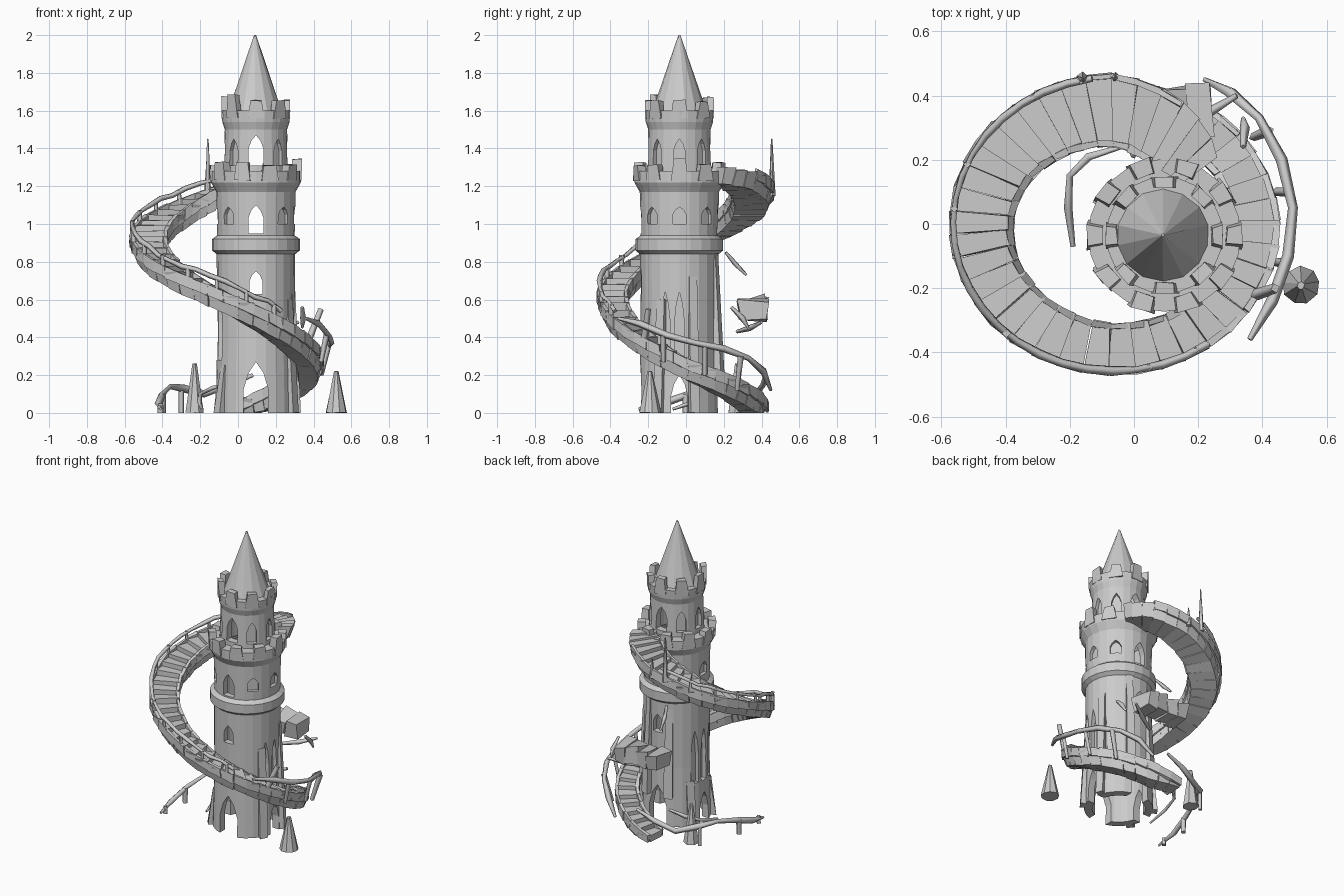
import bpy, bmesh, math, random
from mathutils import Vector, Matrix

if "Cube" in bpy.data.objects:
    bpy.data.objects.remove(bpy.data.objects["Cube"])

random.seed(4)
CX, CY = 0.095, -0.035          # tower axis


def finish(bm, name, jitter=0.0):
    for v in bm.verts:
        v.co += Vector([random.uniform(-jitter, jitter) for _ in range(3)])
        v.co.z = max(v.co.z, 0.0)
    bmesh.ops.recalc_face_normals(bm, faces=bm.faces)
    me = bpy.data.meshes.new(name)
    bm.to_mesh(me)
    bm.free()
    ob = bpy.data.objects.new(name, me)
    bpy.context.collection.objects.link(ob)
    return ob


def hexa(bm, pts):
    # solid from two matching quads
    v = [bm.verts.new(p) for p in pts]
    for f in ((3, 2, 1, 0), (4, 5, 6, 7), (0, 1, 5, 4), (1, 2, 6, 5), (2, 3, 7, 6), (3, 0, 4, 7)):
        bm.faces.new([v[i] for i in f])


def lathe(name, profile, n):
    bm = bmesh.new()
    rings = [[bm.verts.new((CX + r * math.cos(2 * math.pi * i / n), CY + r * math.sin(2 * math.pi * i / n), z))
              for i in range(n)] for r, z in profile]
    for a, b in zip(rings, rings[1:] + rings[:1]):
        for i in range(n):
            j = (i + 1) % n
            bm.faces.new((a[i], a[j], b[j], b[i]))
    return finish(bm, name)


def arch(bm, ang, r0, r1, z0, z1, w, side=0.0):
    # pointed arch prism running outward from r0 to r1 in direction ang
    h = z1 - z0
    prof = [(-w, z0), (w, z0), (w, z0 + h * .55), (w * .6, z0 + h * .82), (0, z1), (-w * .6, z0 + h * .82), (-w, z0 + h * .55)]
    rot = Matrix.Rotation(math.radians(ang), 4, 'Z')
    ends = [[bm.verts.new(rot @ Vector((r, s + side, z)) + Vector((CX, CY, 0))) for s, z in prof] for r in (r0, r1)]
    bm.faces.new(ends[0])
    bm.faces.new(ends[1][::-1])
    for i in range(7):
        j = (i + 1) % 7
        bm.faces.new((ends[0][i], ends[1][i], ends[1][j], ends[0][j]))


def tube(name, pts, r, taper=False):
    cu = bpy.data.curves.new(name, 'CURVE')
    cu.dimensions = '3D'
    cu.bevel_depth = r
    cu.bevel_resolution = 0
    cu.use_fill_caps = True
    s = cu.splines.new('POLY')
    s.points.add(len(pts) - 1)
    for i, p in enumerate(pts):
        s.points[i].co = (*p, 1)
        s.points[i].radius = random.uniform(.8, 1.25) * (.5 if taper and i in (0, len(pts) - 1) else 1)
    ob = bpy.data.objects.new(name, cu)
    bpy.context.collection.objects.link(ob)
    return ob


# hollow tower wall, widening at its string course and two crowns
wall = lathe("tower_wall", [(.215, 0), (.205, .4), (.208, .84), (.232, .86), (.232, .92), (.205, .94), (.21, 1.17),
                            (.238, 1.22), (.238, 1.28), (.172, 1.28), (.165, 1.5), (.178, 1.54), (.182, 1.6),
                            (.12, 1.6), (.125, 1.24), (.165, 1.2), (.165, 0)], 24)

# door and windows through front and back, shallow niches round the sides
bm = bmesh.new()
for ang in (-90, 90):
    for z0, z1, w in ((-.05, .27, .065), (.63, .75, .035), (.95, 1.1, .04), (1.31, 1.47, .04)):
        arch(bm, ang, .05, .4, z0, z1, w)
for ang in (0, 180):
    arch(bm, ang, .05, .4, -.05, .2, .045)
    for side in (-.075, 0, .075):
        arch(bm, ang, .175, .4, .28, .64, .026, side)
for k in (-45, 0, 45, 135, 180, 225):
    arch(bm, k, .182, .4, 1.0, 1.09, .035)
    arch(bm, k, .142, .4, 1.31, 1.45, .03)
cut = finish(bm, "window_cutter")
cut.hide_render = True
mod = wall.modifiers.new("openings", 'BOOLEAN')
mod.object, mod.operation, mod.solver = cut, 'DIFFERENCE', 'EXACT'
bpy.context.view_layer.objects.active = wall
bpy.ops.object.modifier_apply(modifier="openings")
bpy.data.objects.remove(cut)

# conical spire
bm = bmesh.new()
bmesh.ops.create_cone(bm, cap_ends=True, segments=14, radius1=.15, radius2=.004, depth=.42,
                      matrix=Matrix.Translation((CX - .005, CY, 1.79)))
finish(bm, "spire_roof", .002)


# jagged battlements on both crowns
def battlements(name, n, r0, r1, z0, z1):
    bm = bmesh.new()
    for k in range(n):
        a = 2 * math.pi * k / n
        d = math.pi / n * .6
        top = z1 + random.uniform(-.02, .02)
        pts = []
        for z, s in ((z0, 1), (top, .7)):
            pts += [(CX + r * math.cos(a + q * s * d), CY + r * math.sin(a + q * s * d), z)
                    for r, q in ((r0, -1), (r1, -1), (r1, 1), (r0, 1))]
        hexa(bm, pts)
    finish(bm, name, .004)


battlements("lower_battlements", 10, .195, .245, 1.23, 1.325)
battlements("upper_battlements", 8, .15, .187, 1.56, 1.665)

# slim buttresses against the lower wall
bm = bmesh.new()
for a, z0, z1 in ((0.35, 0, .72), (-.5, 0, .6), (2.6, 0, .3), (3.7, 0, .25), (1.2, .2, .85), (1.95, .2, .8)):
    pts = []
    for z, r1 in ((z0, .245), (z1, .21)):
        pts += [(CX + r * math.cos(a + d), CY + r * math.sin(a + d), z)
                for r, d in ((.19, -.11), (r1, -.11), (r1, .11), (.19, .11))]
    hexa(bm, pts)
finish(bm, "buttresses", .004)


# helical stair: keys are (angle, deck height, width, outer radius scale)
KEYS = [(85, .02, .15, .94), (0, .26, .15, 1), (-90, .61, .16, 1), (-180, .92, .2, 1),
        (-270, 1.19, .23, 1), (-300, 1.27, .22, .9), (-325, 1.3, .14, .76)]


def stair(a):
    for k0, k1 in zip(KEYS, KEYS[1:]):
        if a >= k1[0]:
            break
    t = (k0[0] - a) / (k0[0] - k1[0])
    z, w, s = (k0[i] + (k1[i] - k0[i]) * t for i in (1, 2, 3))
    c, n = math.cos(math.radians(a)), math.sin(math.radians(a))

    def at(inset, dz):
        return Vector((-.06 + (.515 * s - inset) * c, (.47 * s - inset) * n, max(0, z + dz)))
    return at, w


STEPS = 44
angs = [85 - 410 * i / STEPS for i in range(STEPS + 1)]
steps, kerb = bmesh.new(), bmesh.new()
for a0, a1 in zip(angs, angs[1:]):
    (p, w0), (q, w1) = stair(a0), stair(a1)
    rise = q(0, 0).z - p(0, 0).z
    hexa(steps, [p(w0 - .02, -.085), p(.03, -.085), q(.03, -.085), q(w1 - .02, -.085),
                 p(w0, rise), p(.0, rise), q(.0, 0), q(w1, 0)])
    if a0 > -290:
        for e in (0, 1):
            i0, i1 = (w0 - .02, w1 - .02) if e else (0, 0)
            hexa(kerb, [p(i0 + .02, -.03), p(i0, -.03), q(i1, -.03), q(i1 + .02, -.03),
                        p(i0 + .02, .03), p(i0, .03), q(i1, .03), q(i1 + .02, .03)])
finish(steps, "stair_steps", .004)
finish(kerb, "stair_kerbs", .004)

# outer handrail and its posts
tube("handrail", [stair(a)[0](.012, .075 + random.uniform(-.01, .01)) for a in range(-55, -268, -9)], .013)
for a in range(-60, -268, -18):
    tube("rail_post", [stair(a)[0](.012, -.02), stair(a)[0](.012, .08)], .012)

# broken lower handrail flung outside the stair
tube("broken_rail", [(.36, -.36, .5), (.43, -.24, .47), (.48, -.1, .41), (.495, .05, .37), (.46, .2, .34),
                     (.39, .33, .29), (.3, .41, .22), (.22, .45, .12)], .016, True)
for a, b in (((.47, -.12, .42), (.44, -.12, .27)), ((.48, .1, .36), (.44, .1, .2)),
             ((.42, .29, .3), (.37, .27, .12)), ((.44, -.2, .55), (.38, -.22, .4))):
    tube("broken_post", [a, b], .015)

# debris rail along the ground
tube("ground_rail", [(-.41, -.25, .02), (-.42, -.12, .05), (-.4, .02, .1), (-.36, .17, .14), (-.29, .29, .13),
                     (-.18, .37, .1), (-.05, .41, .15), (.08, .42, .2)], .017, True)
tube("ground_rail_inner", [(-.19, -.07, .02), (-.205, .05, .06), (-.2, .15, .1), (-.14, .21, .13), (-.04, .24, .16)], .013, True)
for x, y, h in ((-.41, -.2, .05), (-.4, .0, .1), (-.3, .28, .13)):
    tube("ground_post", [(x, y, 0), (x, y, h)], .016)

# floating fragments behind the tower
tube("fragment_strand", [(.0, .21, .85), (-.02, .26, .79), (-.03, .32, .73)], .013, True)
tube("fragment_tail", [(.1, .27, .43), (.22, .34, .45), (.32, .4, .48)], .016, True)
tube("fragment_shard", [(.34, .24, .56), (.345, .3, .5), (.34, .33, .45)], .015, True)
bm = bmesh.new()
for i in range(4):
    a, b = (-.08 + .08 * i, .37 - .005 * i, .6), (0, .37 - .005 * (i + 1), .59)
    x0, x1 = a[0], a[0] + .08
    hexa(bm, [(x0, .29, .5), (x1, .29, .5), (x1, .42, .49), (x0, .42, .49),
              (x0, .28, .6), (x1, .28, .59), (x1, .43, .6), (x0, .43, .62)])
finish(bm, "fragment_slab", .015)


# pointed finials
def spike(name, x, y, z0, z1, r, n=7):
    bm = bmesh.new()
    bmesh.ops.create_cone(bm, cap_ends=True, segments=n, radius1=r, radius2=r * .2, depth=z1 - z0,
                          matrix=Matrix.Translation((x, y, (z0 + z1) / 2)))
    finish(bm, name, .003)


spike("ground_cone", .52, -.19, 0, .22, .058, 9)
spike("ground_spike", -.23, .27, 0, .26, .05)
spike("rail_spike", -.16, .455, 1.15, 1.45, .018, 5)
spike("rail_spike_small", -.06, .455, 1.15, 1.28, .018, 5)
